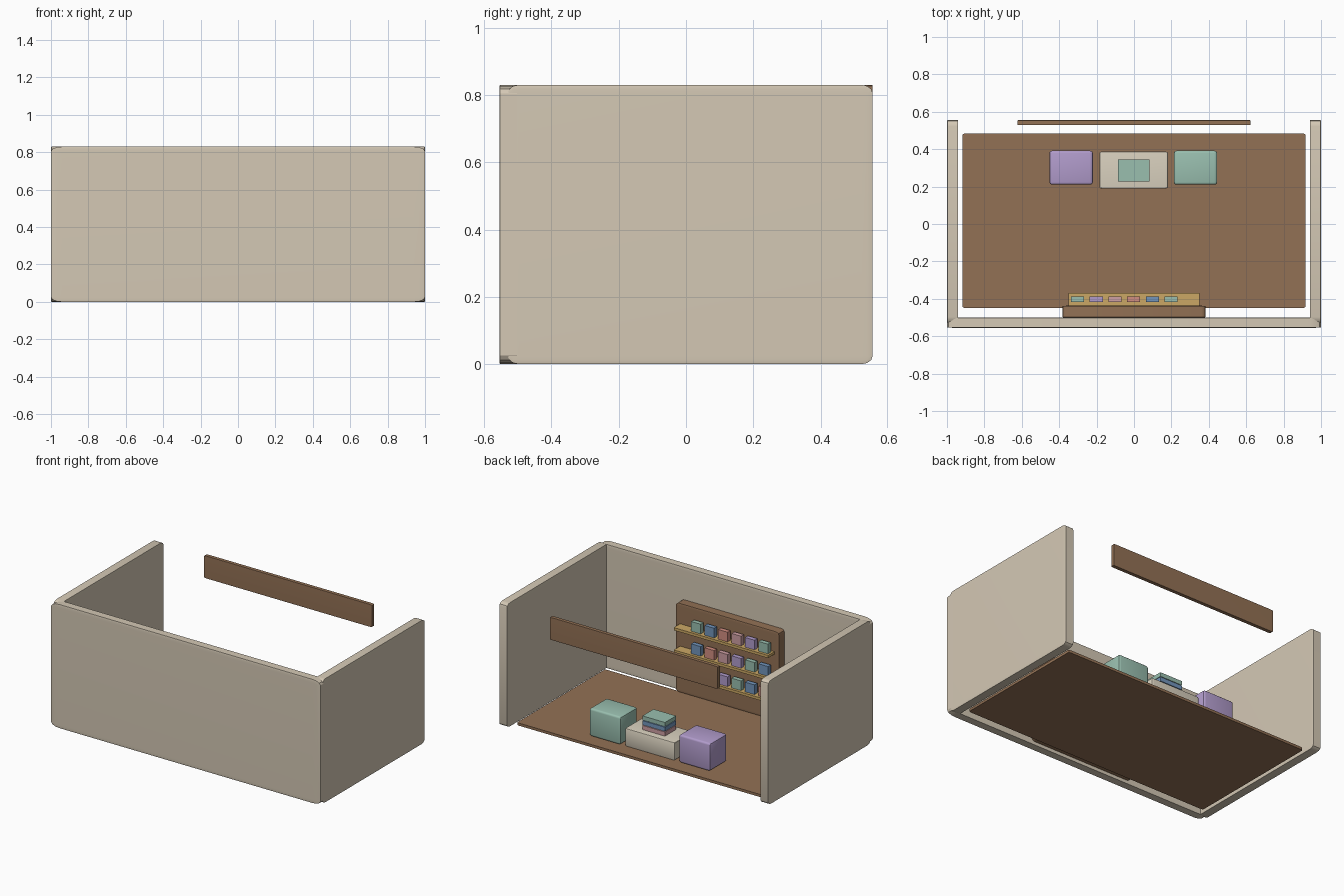
import bpy, bmesh
from mathutils import Vector

if "Cube" in bpy.data.objects:
    bpy.data.objects.remove(bpy.data.objects["Cube"])

COLORS = {
    "cream": (0.66, 0.58, 0.46), "wood": (0.29, 0.165, 0.09),
    "shelf_wood": (0.60, 0.39, 0.13), "table": (0.70, 0.64, 0.52),
    "mint": (0.32, 0.52, 0.43), "lilac": (0.44, 0.33, 0.60),
    "pink": (0.62, 0.35, 0.37), "coral": (0.64, 0.27, 0.22),
    "blue": (0.17, 0.30, 0.50),
}
mats = {}
for key, rgb in COLORS.items():
    mats[key] = bpy.data.materials.new(key)
    mats[key].diffuse_color = (*rgb, 1)


def box(name, x, y, z, color, bevel=0.0):
    """Box from (min, max) ranges; bevel is a fraction of each side."""
    bm = bmesh.new()
    bmesh.ops.create_cube(bm, size=1)
    if bevel:
        bmesh.ops.bevel(bm, geom=bm.edges[:], offset=bevel, segments=3,
                        profile=0.5, affect='EDGES', clamp_overlap=True)
    size = Vector([r[1] - r[0] for r in (x, y, z)])
    bmesh.ops.scale(bm, vec=size, verts=bm.verts)
    mesh = bpy.data.meshes.new(name)
    bm.to_mesh(mesh)
    bm.free()
    mesh.materials.append(mats[color])
    ob = bpy.data.objects.new(name, mesh)
    ob.location = [(r[0] + r[1]) / 2 for r in (x, y, z)]
    bpy.context.collection.objects.link(ob)
    if bevel:
        bpy.ops.object.select_all(action='DESELECT')
        ob.select_set(True)
        bpy.context.view_layer.objects.active = ob
        bpy.ops.object.shade_smooth_by_angle()
    return ob


# Room shell: floor, front wall, two side walls, high rail at the open back
box("floor", (-0.917, 0.917), (-0.45, 0.485), (0, 0.018), "wood", 0.01)
box("front_wall", (-1, 1), (-0.555, -0.5), (0, 0.83), "cream", 0.03)
for side, x in (("left", (-1, -0.94)), ("right", (0.94, 1))):
    box(side + "_wall", x, (-0.53, 0.555), (0, 0.83), "cream", 0.03)
box("back_rail", (-0.623, 0.623), (0.53, 0.555), (0.68, 0.83), "wood", 0.02)

# Shelf unit: back panel, three shelves, six small boxes on each
box("shelf_panel", (-0.382, 0.382), (-0.5, -0.437), (0.02, 0.615), "wood", 0.03)
cycle = ["mint", "lilac", "pink", "coral", "blue"]
for row, z in enumerate((0.48, 0.33, 0.18)):
    box(f"shelf_{row}", (-0.35, 0.35), (-0.445, -0.37), (z - 0.018, z), "shelf_wood")
    for i in range(6):
        x = -0.302 + 0.1 * i
        box(f"display_item_{row}_{i}", (x - 0.035, x + 0.035), (-0.418, -0.388),
            (z, z + 0.065), cycle[(i - row) % 5])

# Low table with a stack of books
box("table", (-0.185, 0.182), (0.19, 0.387), (0.018, 0.14), "table", 0.04)
for i, color in enumerate(("pink", "blue", "mint")):
    z = 0.14 + 0.032 * i
    box(f"book_{i}", (-0.085, 0.082), (0.227, 0.345), (z, z + 0.028), color)

# Soft stools either side of the table
for name, x, color in (("left_stool", (-0.452, -0.22), "lilac"),
                       ("right_stool", (0.213, 0.445), "mint")):
    box(name, x, (0.21, 0.392), (0.018, 0.205), color, 0.07)

for m in bpy.data.materials:
    if m.users and not m.is_grease_pencil:
        m.use_nodes = True
        m.node_tree.nodes["Principled BSDF"].inputs["Base Color"].default_value = m.diffuse_color
